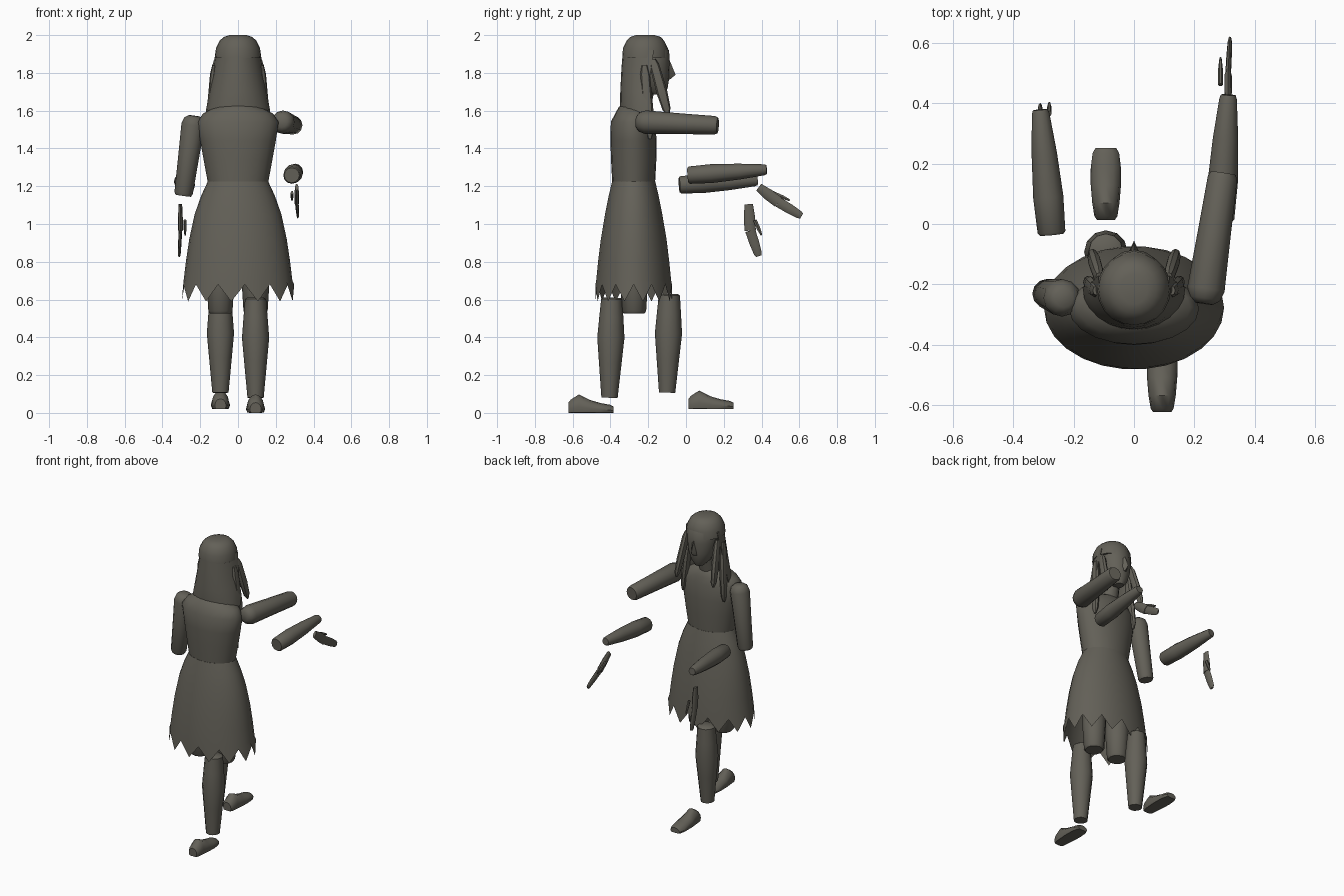
import bpy, bmesh, math
from mathutils import Vector

if "Cube" in bpy.data.objects:
    bpy.data.objects.remove(bpy.data.objects["Cube"])

mat = bpy.data.materials.new("dark_olive_grey")
mat.use_nodes = True
COL = (0.125, 0.118, 0.097, 1)
mat.diffuse_color = COL
mat.node_tree.nodes["Principled BSDF"].inputs["Base Color"].default_value = COL


def skin(name, rings, caps=(True, True), angle=40):
    """Join equal-length rings of points into one smooth part."""
    bm = bmesh.new()
    loops = [[bm.verts.new(p) for p in r] for r in rings]
    n = len(loops[0])
    for a, b in zip(loops, loops[1:]):
        for i in range(n):
            j = (i + 1) % n
            bm.faces.new((a[i], a[j], b[j], b[i]))
    for use, loop in zip(caps, (loops[0], loops[-1])):
        if use:
            bm.faces.new(loop)
    bmesh.ops.recalc_face_normals(bm, faces=bm.faces)
    me = bpy.data.meshes.new(name)
    bm.to_mesh(me)
    bm.free()
    ob = bpy.data.objects.new(name, me)
    bpy.context.collection.objects.link(ob)
    me.materials.append(mat)
    bpy.ops.object.select_all(action='DESELECT')
    ob.select_set(True)
    bpy.context.view_layer.objects.active = ob
    bpy.ops.object.shade_smooth_by_angle(angle=math.radians(angle))
    return ob


def ellipse(x, y, z, rx, ry, n=20):
    return [(x + rx * math.cos(t), y + ry * math.sin(t), z)
            for t in (2 * math.pi * i / n for i in range(n))]


def limb(name, a, b, stations, n=12, flat=1.0):
    """Tube from a to b; stations are (fraction, radius); flat thins it in x."""
    a, b = Vector(a), Vector(b)
    d = (b - a).normalized()
    u = (Vector((1, 0, 0)) - d * d.x).normalized()
    v = d.cross(u)
    rings = []
    for f, r in stations:
        c = a.lerp(b, f)
        rings.append([c + u * (r * flat * math.cos(t)) + v * (r * math.sin(t))
                      for t in (2 * math.pi * i / n for i in range(n))])
    return skin(name, rings)


# torso: centre y, height, half width, half depth
skin("torso", [ellipse(0, y, z, rx, ry) for y, z, rx, ry in (
    (-.277, 1.21, .158, .113), (-.277, 1.34, .182, .12), (-.278, 1.44, .2, .122),
    (-.28, 1.54, .215, .118), (-.275, 1.585, .185, .1), (-.27, 1.62, .12, .085),
    (-.265, 1.64, .06, .06))])
limb("neck", (0, -.25, 1.6), (0, -.21, 1.75), ((0, .06), (1, .05)))

# skirt with a jagged hem
HEM = 26
skirt = [ellipse(0, -.277, z, rx, ry, HEM) for z, rx, ry in (
    (1.225, .16, .115), (1.15, .195, .133), (1.05, .23, .153),
    (.92, .258, .175), (.8, .276, .19), (.7, .288, .2))]
skirt.append([(x * 1.02, y, .59 if i % 2 else .68)
              for i, (x, y, z) in enumerate(ellipse(0, -.277, 0, .292, .204, HEM))])
skin("skirt", skirt, caps=(True, False))

# head with brow, nose and chin
skin("head", [ellipse(0, y, z, rx, ry, 16) for y, z, rx, ry in (
    (-.15, 1.685, .03, .035), (-.165, 1.72, .062, .068), (-.18, 1.78, .088, .092),
    (-.185, 1.85, .098, .1), (-.19, 1.92, .095, .1), (-.2, 1.97, .065, .07))])
skin("nose", [[(-.02, -.1, z), (0, y, z), (.02, -.1, z)]
              for z, y in ((1.765, -.085), (1.79, -.055), (1.87, -.088))])

# hair: a full cap, then a back curtain down to the shoulders
skin("hair_cap", [ellipse(0, -.215, z, rx, ry) for z, rx, ry in (
    (1.88, .122, .122), (1.93, .117, .119), (1.97, .098, .1), (1.99, .075, .08),
    (2, .045, .05))])


def curtain(z, rx, back, front):
    arc = [(rx * math.cos(t), front - (front - back) * math.sin(t), z)
           for t in (math.pi * i / 12 for i in range(13))]
    return arc + [(-rx * .7, front - .03, z), (rx * .7, front - .03, z)]


skin("hair_back", [curtain(*c) for c in (
    (1.92, .118, -.334, -.17), (1.82, .132, -.342, -.185),
    (1.7, .152, -.348, -.2), (1.6, .17, -.35, -.21), (1.56, .165, -.345, -.23))])

LOCK = ((0, .015), (.12, .026), (.6, .029), (.9, .022), (1, .008))
for side, s in (("left", 1), ("right", -1)):
    limb(side + "_side_lock", (s * .125, -.22, 1.84), (s * .155, -.19, 1.45), LOCK, 8, .75)
    limb(side + "_front_lock", (s * .115, -.175, 1.87), (s * .14, -.095, 1.58), LOCK, 8, .75)

# arms, detached at the joints
UPPER = ((-.07, .03), (-.03, .052), (.05, .062), (.5, .055), (.96, .049), (1, .042))
FORE = ((0, .04), (.02, .046), (.3, .05), (.65, .042), (.97, .029), (1, .024))
limb("left_upper_arm", (.235, -.235, 1.54), (.295, .168, 1.522), UPPER)
limb("right_upper_arm", (-.235, -.245, 1.545), (-.29, -.23, 1.15), UPPER)
limb("left_forearm", (.285, .01, 1.258), (.312, .427, 1.288), FORE)
limb("right_forearm", (-.272, -.035, 1.207), (-.31, .378, 1.23), FORE)


def hand(side, x, wrist, knuckle, tip, thumb_a, thumb_b):
    """Flat palm, bent fingers and thumb; points are (y, z)."""
    tx = x - math.copysign(.025, x)
    limb(side + "_palm", (x, *wrist), (x, *knuckle),
         ((0, .022), (.5, .03), (1, .03)), 8, .42)
    limb(side + "_fingers", (x, *knuckle), (x * 1.02, *tip),
         ((0, .027), (.5, .026), (.9, .021), (1, .015)), 8, .35)
    limb(side + "_thumb", (tx, *thumb_a), (tx, *thumb_b),
         ((0, .011), (.6, .011), (1, .005)), 6, .7)


hand("left", .311, (.385, 1.195), (.49, 1.115), (.612, 1.042), (.46, 1.165), (.55, 1.125))
hand("right", -.305, (.332, 1.105), (.34, .965), (.385, .83), (.365, 1.02), (.4, .94))

# legs and feet, one set per side
SHIN = ((0, .045), (.015, .056), (.2, .064), (.4, .072), (.65, .06), (1, .043))
FOOT = ((0, .03, .055), (.012, .038, .07), (.055, .045, .098), (.115, .05, .068),
        (.17, .05, .052), (.22, .044, .043), (.238, .034, .034))
for side, s, shin_y, top, ankle, foot_y, sole in (
        ("left", 1, -.405, .61, .08, -.622, .01),
        ("right", -1, -.1, .63, .107, .014, .03)):
    x = s * .093
    limb(side + "_thigh", (x, -.275, 1.1), (x, -.275, .527),
         ((0, .08), (.7, .074), (.98, .064), (1, .055)))
    limb(side + "_shin", (x, shin_y + .012, top), (x, shin_y, ankle), SHIN)
    rings = []
    for dy, w, h in FOOT:
        pts = []
        for i in range(12):
            t = 2 * math.pi * i / 12
            # flattened underside makes the sole
            lift = max(0, .35 + .65 * math.sin(t)) * h
            pts.append((x + w * math.cos(t), foot_y + dy, sole - .01 * (s < 0) + lift
                        if s < 0 else sole - .01 + lift))
        rings.append(pts)
    skin(side + "_foot", rings)
